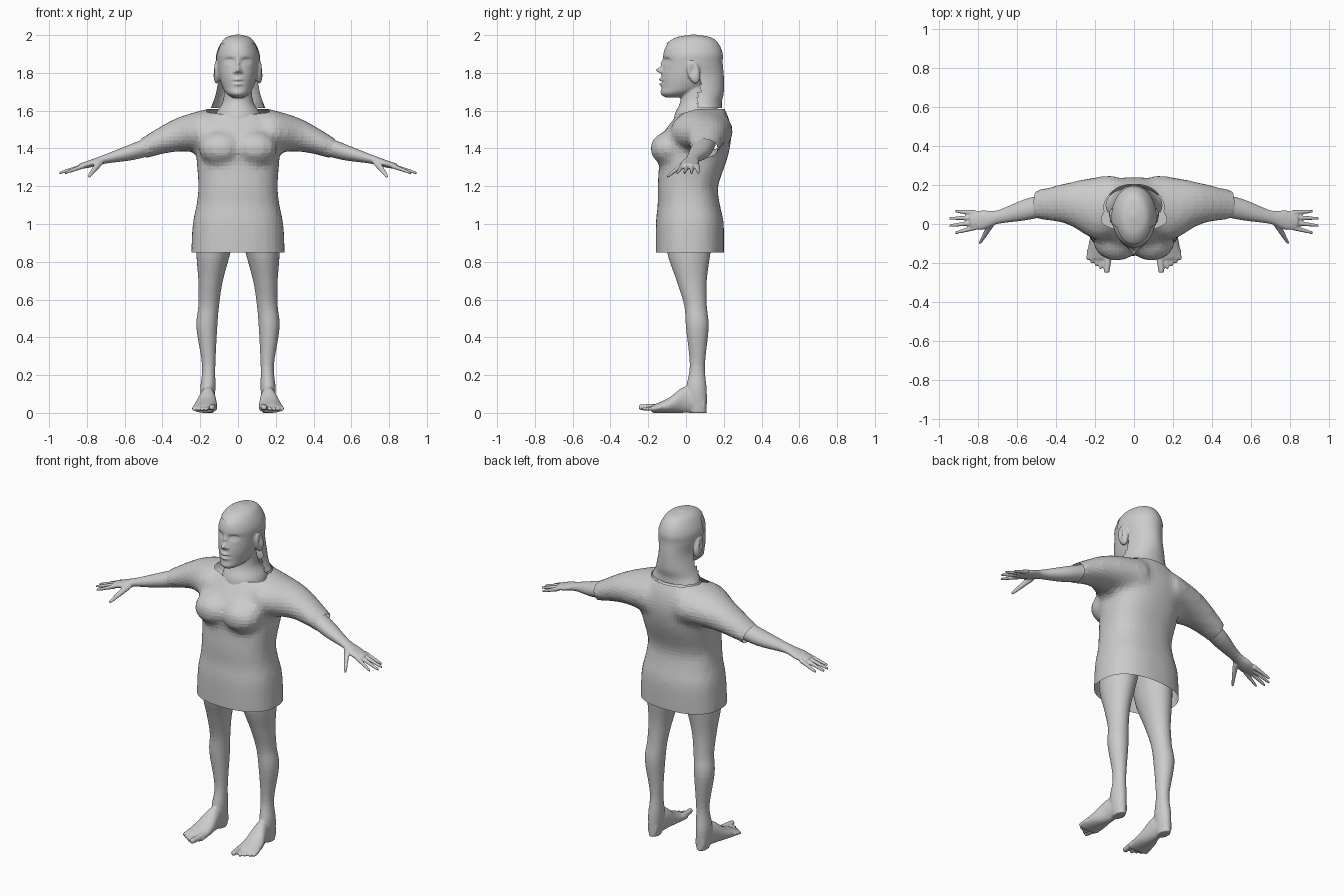
import bpy, bmesh, math
from mathutils import Matrix, Vector

cube = bpy.data.objects.get("Cube")
if cube:
    bpy.data.objects.remove(cube, do_unlink=True)

tone = (0.6, 0.6, 0.6, 1)
grey = bpy.data.materials.new("light grey")
grey.use_nodes = True
grey.diffuse_color = tone
grey.node_tree.nodes["Principled BSDF"].inputs["Base Color"].default_value = tone

AXES = {"x": (0, 1, 2), "y": (1, 0, 2), "z": (2, 0, 1)}


def spline(rows, steps):
    """Smooth in-between rows through the given rows."""
    padded = [Vector(row) for row in (rows[0], *rows, rows[-1])]
    result = []
    for before, start, end, after in zip(padded, padded[1:], padded[2:], padded[3:]):
        leave, arrive = (end - before) / 2, (after - start) / 2
        for step in range(steps):
            t = step / steps
            ease = t * t * (3 - 2 * t)
            result.append(start.lerp(end, ease) + leave * t * (1 - t) ** 2 - arrive * t * t * (1 - t))
    return result + [padded[-1]]


def rounded(value, power):
    return math.copysign(abs(value) ** (2 / power), value)


def loft(bm, axis, rows, sides=32, steps=5, power=2, caps=True):
    """Rows are (position, low, high, low, high) of oval sections along an axis."""
    along, across, other = AXES[axis]
    rings = []
    for position, low, high, near, far in spline(rows, steps):
        ring = []
        for k in range(sides):
            angle = math.tau * k / sides
            co = Vector()
            co[along] = position
            co[across] = (low + high) / 2 + (high - low) / 2 * rounded(math.cos(angle), power)
            co[other] = (near + far) / 2 + (far - near) / 2 * rounded(math.sin(angle), power)
            ring.append(bm.verts.new(co))
        rings.append(ring)
    for lower, upper in zip(rings, rings[1:]):
        for k in range(sides):
            bm.faces.new((lower[k - 1], lower[k], upper[k], upper[k - 1]))
    if caps:
        bm.faces.new(rings[0])
        bm.faces.new(rings[-1])
    bmesh.ops.recalc_face_normals(bm, faces=bm.faces)


def upright(bm, rows, **options):
    """Symmetric loft; rows are (height, half width, front, back)."""
    loft(bm, "z", [(height, -half, half, front, back) for height, half, front, back in rows], **options)


def ball(bm, centre, radii, tilt=0):
    matrix = Matrix.Translation(centre) @ Matrix.Rotation(tilt, 4, "X") @ Matrix.Diagonal((*radii, 1))
    bmesh.ops.create_uvsphere(bm, u_segments=24, v_segments=16, radius=1, matrix=matrix)


def digit(bm, axis, root, tip, thick, thin):
    """Tapered finger or toe with a rounded tip."""
    along, across, other = AXES[axis]
    rows = []
    for fraction, radius in ((0, thick), (0.9, thin), (1, thin / 2)):
        p = Vector(root).lerp(Vector(tip), fraction)
        rows.append((p[along], p[across] - radius, p[across] + radius, p[other] - radius, p[other] + radius))
    loft(bm, axis, rows, sides=12)


def finish(bm, name, smooth):
    mesh = bpy.data.meshes.new(name)
    bm.to_mesh(mesh)
    mesh.materials.append(grey)
    for polygon in mesh.polygons:
        polygon.use_smooth = smooth
    obj = bpy.data.objects.new(name, mesh)
    bpy.context.collection.objects.link(obj)
    return obj


def fuse(bm, voxel, rounds):
    """Merge overlapping solids into one even skin."""
    obj = finish(bm, "fuse_helper", False)
    merge = obj.modifiers.new("merge", "REMESH")
    merge.mode, merge.voxel_size = "VOXEL", voxel
    relax = obj.modifiers.new("relax", "SMOOTH")
    relax.factor, relax.iterations = 0.5, rounds
    graph = bpy.context.evaluated_depsgraph_get()
    mesh = bpy.data.meshes.new_from_object(obj.evaluated_get(graph))
    bm.clear()
    bm.from_mesh(mesh)
    bpy.data.objects.remove(obj, do_unlink=True)
    bpy.data.meshes.remove(mesh)


def cut(bm, point, normal):
    geom = bm.verts[:] + bm.edges[:] + bm.faces[:]
    bmesh.ops.bisect_plane(bm, geom=geom, plane_co=point, plane_no=normal, clear_outer=True)


def finish_pair(bm, part):
    """Left part, then its mirrored right twin."""
    finish(bm, "left_" + part, True)
    bmesh.ops.scale(bm, vec=(-1, 1, 1), verts=bm.verts)
    bmesh.ops.reverse_faces(bm, faces=bm.faces)
    finish(bm, "right_" + part, True)


# Tunic: body, bust and sleeves in one faceted shell, open at every hem
bm = bmesh.new()
upright(bm, [(0.8, 0.25, -0.16, 0.2), (1, 0.24, -0.16, 0.2), (1.1, 0.22, -0.15, 0.18), (1.2, 0.21, -0.15, 0.17),
             (1.35, 0.22, -0.14, 0.22), (1.46, 0.22, -0.13, 0.24), (1.55, 0.2, -0.07, 0.23), (1.64, 0.1, 0, 0.19)],
        sides=40, power=2.4)
for side in (-1, 1):
    ball(bm, (side * 0.09, -0.09, 1.4), (0.12, 0.1, 0.09))
    sleeve = [(0.1, -0.06, 0.25, 1.36, 1.62), (0.2, -0.08, 0.24, 1.38, 1.6),
              (0.35, 0, 0.21, 1.38, 1.55), (0.55, 0.03, 0.16, 1.33, 1.43)]
    loft(bm, "x", [(side * reach, *section) for reach, *section in sleeve])
fuse(bm, voxel=0.022, rounds=5)
cut(bm, (0, 0, 0.85), (0, 0, -1))
cut(bm, (0, 0, 1.61), (0, 0, 1))
cut(bm, (0, -0.07, 1.57), (0, -0.3, 1))
for side in (-1, 1):
    cut(bm, (side * 0.5, 0, 1.4), (side, 0, -0.3))
finish(bm, "tunic", False)
bm.free()

# Arms with hands, fingers and thumb
bm = bmesh.new()
loft(bm, "x", [(0.4, 0.05, 0.16, 1.38, 1.49), (0.55, 0.02, 0.13, 1.34, 1.43), (0.7, 0, 0.07, 1.32, 1.37),
               (0.78, -0.03, 0.07, 1.3, 1.34), (0.84, -0.02, 0.05, 1.29, 1.32)])
for spread in (-1.5, -0.5, 0.5, 1.5):
    root = (0.81, 0.02 + spread * 0.025, 1.31)
    tip = (0.95 - spread ** 2 * 0.015, 0.01 + spread * 0.037, 1.27)
    digit(bm, "x", root, tip, thick=0.014, thin=0.008)
digit(bm, "y", (0.73, 0, 1.33), (0.79, -0.1, 1.25), thick=0.02, thin=0.01)
fuse(bm, voxel=0.005, rounds=3)
finish_pair(bm, "arm")
bm.free()

# Legs with feet and toes
bm = bmesh.new()
loft(bm, "z", [(1, 0.01, 0.21, -0.11, 0.15), (0.85, 0.04, 0.22, -0.1, 0.13), (0.7, 0.08, 0.21, -0.05, 0.11),
               (0.57, 0.1, 0.21, -0.01, 0.11), (0.45, 0.11, 0.22, 0, 0.12), (0.25, 0.12, 0.19, 0.02, 0.1),
               (0.12, 0.12, 0.2, 0, 0.11), (0, 0.13, 0.19, 0.02, 0.11)])
loft(bm, "y", [(0.1, 0.13, 0.19, 0, 0.09), (0, 0.12, 0.2, 0, 0.14), (-0.09, 0.11, 0.23, 0, 0.08),
               (-0.18, 0.11, 0.24, 0, 0.04)])
digit(bm, "y", (0.13, -0.14, 0.03), (0.14, -0.25, 0.03), thick=0.02, thin=0.015)
for toe in range(4):
    x = 0.16 + toe * 0.022
    digit(bm, "y", (x, -0.13, 0.03), (x + 0.01, -0.23 + toe * 0.015, 0.02), thick=0.014, thin=0.01)
fuse(bm, voxel=0.006, rounds=3)
finish_pair(bm, "leg")
bm.free()

# Head, neck and ears fused, then the face pressed and pulled into shape
skull = [(1.85, 0.11, -0.12, 0.19), (1.9, 0.11, -0.12, 0.19), (1.95, 0.09, -0.1, 0.17),
         (1.985, 0.06, -0.05, 0.13), (2, 0.01, 0.03, 0.05)]
bm = bmesh.new()
upright(bm, [(1.67, 0.03, -0.11, 0), (1.69, 0.06, -0.135, 0.05), (1.72, 0.08, -0.13, 0.11),
             (1.78, 0.1, -0.13, 0.17), *skull], sides=48)
upright(bm, [(1.5, 0.13, -0.07, 0.2), (1.58, 0.12, -0.06, 0.19), (1.65, 0.08, -0.03, 0.14), (1.76, 0.07, -0.02, 0.12)])
for side in (-1, 1):
    ball(bm, (side * 0.112, 0.04, 1.805), (0.02, 0.034, 0.064), tilt=0.25)
fuse(bm, voxel=0.006, rounds=4)


def bulge(across, up, width, height):
    return math.exp(-(across / width) ** 2 - (up / height) ** 2)


features = {  # side offset, height, width, tallness, depth
    "socket": (0.044, 1.865, 0.022, 0.013, 0.016), "eyelid": (0.044, 1.862, 0.014, 0.006, -0.01),
    "bridge": (0, 1.85, 0.01, 0.02, -0.014), "nose": (0, 1.815, 0.013, 0.014, -0.036),
    "nostril": (0.017, 1.805, 0.008, 0.008, -0.013), "upper_lip": (0, 1.765, 0.02, 0.008, -0.014),
    "mouth": (0, 1.752, 0.026, 0.004, 0.01), "lower_lip": (0, 1.74, 0.02, 0.008, -0.012)}
for vert in bm.verts:
    x, y, z = abs(vert.co.x), vert.co.y, vert.co.z
    if y < -0.05 and z > 1.68:
        for offset, level, width, height, depth in features.values():
            vert.co.y += depth * bulge(x - offset, z - level, width, height)
    elif x > 0.11 and z < 1.87:
        vert.co.x -= math.copysign(0.014 * bulge(y - 0.035, z - 1.815, 0.014, 0.03), vert.co.x)
finish(bm, "head_and_neck", True)
bm.free()

# Hair: close cap with a stepped hairline and a flared fall at the back
bm = bmesh.new()
thick = 0.004
cap = [(z + thick / 2, half + thick, front - thick, back + thick) for z, half, front, back in skull]
fall = [(1.615, 0.145, 0, 0.19), (1.65, 0.13, -0.03, 0.19), (1.7, 0.115, -0.06, 0.2), (1.78, 0.105, -0.11, 0.2)]
upright(bm, fall + cap, sides=72, steps=8, caps=False)
crown = [edge for edge in bm.edges if edge.is_boundary and edge.verts[0].co.z > 1.9]
bmesh.ops.holes_fill(bm, edges=crown)


def is_bare(p):
    """True in front of the hairline."""
    hairline = -0.01 if p.z > 1.865 else 0.075 if p.z > 1.7 else 0.06
    return p.z < 1.95 and p.y < hairline


bare = [face for face in bm.faces if is_bare(face.calc_center_median())]
bmesh.ops.delete(bm, geom=bare, context="FACES")
finish(bm, "hair", True)
bm.free()
